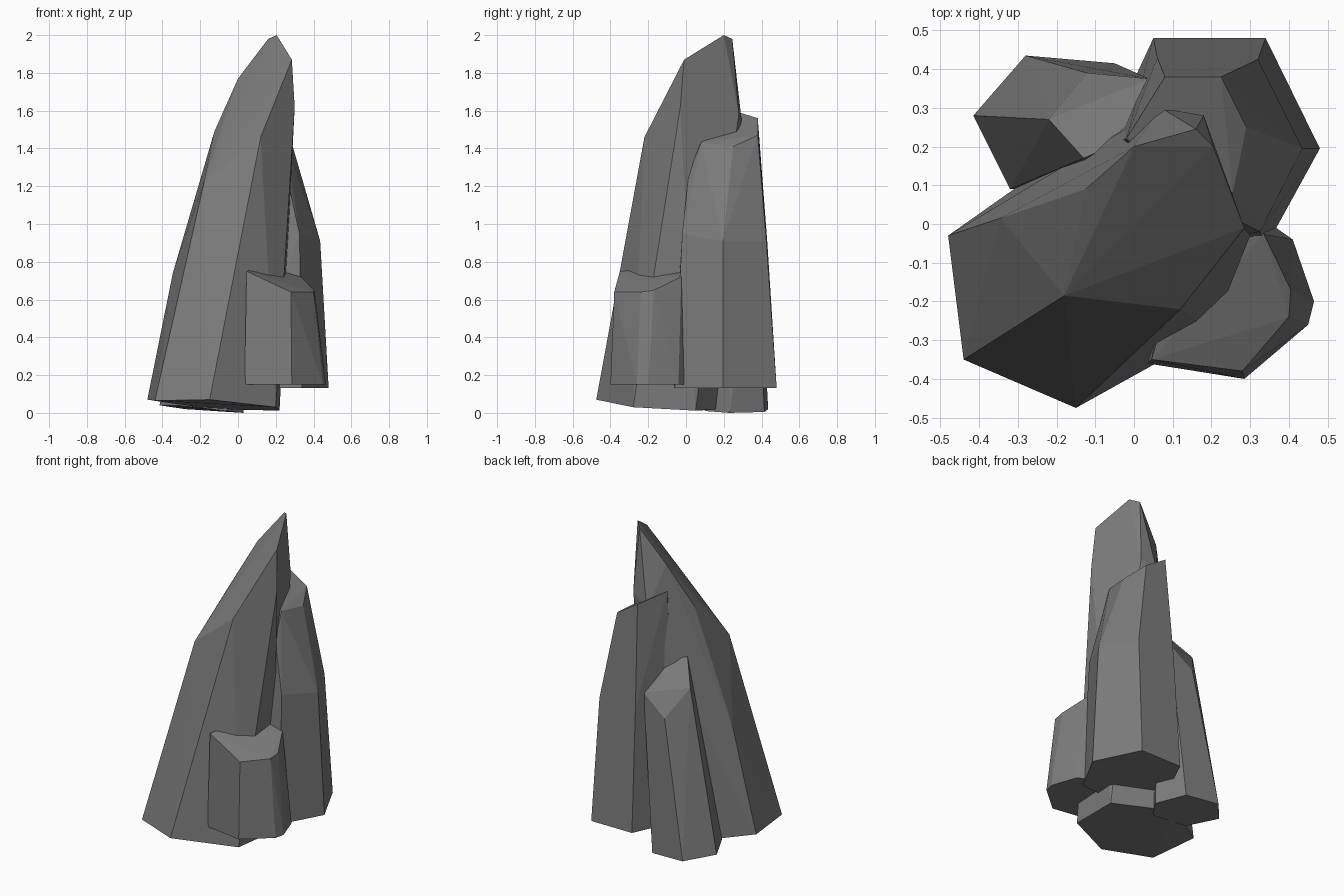
import bpy, bmesh, math

stone = bpy.data.materials.new("dark grey stone")
stone.diffuse_color = (0.2, 0.2, 0.2, 1)


def shard(name, *rings):
    """Faceted shard: convex skin around a few tilted rings of points."""
    bm = bmesh.new()
    for ring in rings:
        for p in ring:
            bm.verts.new(p)
    res = bmesh.ops.convex_hull(bm, input=bm.verts[:])
    loose = {v for v in bm.verts if not v.link_faces}
    bmesh.ops.delete(bm, geom=list(loose), context='VERTS')
    bmesh.ops.dissolve_limit(bm, angle_limit=math.radians(4),
                             verts=bm.verts[:], edges=bm.edges[:])
    bmesh.ops.recalc_face_normals(bm, faces=bm.faces[:])
    me = bpy.data.meshes.new(name)
    bm.to_mesh(me)
    bm.free()
    me.materials.append(stone)
    ob = bpy.data.objects.new(name, me)
    bpy.context.collection.objects.link(ob)
    return ob


def flat(z, pts):
    return [(x, y, z) for x, y in pts]


# Tall leaning shard with a slanted cut top
shard("main_shard",
      [(-.48, -.03, .07), (-.44, -.35, .065), (-.15, -.475, .07),
       (.2, -.28, .03), (.22, .05, .012), (-.14, .21, .02)],
      [(-.345, .015, .74), (.07, .3, 1.5), (.18, .28, 1.58), (.3, -.03, 1.62)],
      [(-.18, -.185, 1.22), (-.125, .09, 1.49), (0, .2, 1.77), (.16, .245, 1.98),
       (.205, .2, 2.0), (.285, -.01, 1.87), (.12, -.22, 1.46)])

# Back right shard, raised base, tapering in two steps
shard("back_right_shard",
      flat(.132, [(.05, .48), (.34, .48), (.48, .195), (.34, -.06),
                  (.05, -.07), (-.08, .2)]),
      [(.32, .425, .91), (.435, .195, .91), (.325, -.02, .95), (.06, .43, .91)],
      [(.255, .015, 1.27), (.255, .08, 1.43), (.29, .25, 1.41), (.225, .38, 1.47),
       (.08, .38, 1.56), (-.02, .22, 1.61), (.1, .05, 1.45)])

# Short front right shard
shard("front_right_shard",
      flat(.15, [(.035, -.36), (.285, -.4), (.45, -.26), (.465, -.2),
                 (.41, -.04), (.36, -.005), (.1, 0)]),
      [(.045, -.35, .75), (.07, -.35, .73), (.28, -.38, .64), (.4, -.24, .64),
       (.405, -.17, .65), (.335, -.025, .72), (.15, 0, .78)])

# Back left shard, leaning into the main one
shard("back_left_shard",
      [(-.32, .09, .04), (-.415, .28, .04), (-.28, .435, .02),
       (-.05, .415, .005), (.03, .23, 0), (-.06, .1, .01)],
      [(-.22, .27, 1.06), (-.12, .39, .88), (.04, .375, 1.0),
       (.03, .24, 1.15), (-.13, .17, 1.2)])
